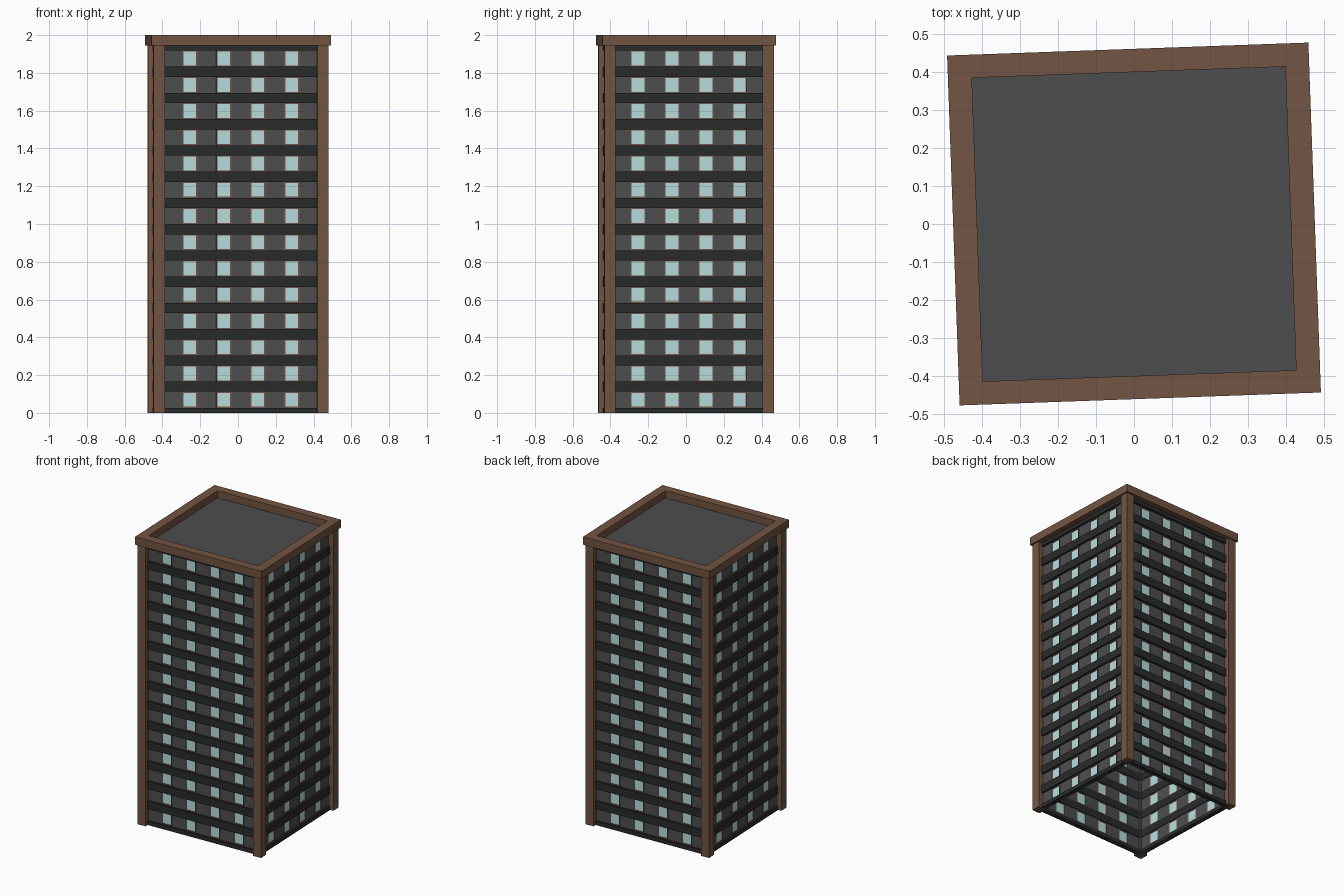
import bpy, bmesh, math
from mathutils import Matrix

if "Cube" in bpy.data.objects:
    bpy.data.objects.remove(bpy.data.objects["Cube"])

A, B = 0.464, 0.449            # half extents over the corner posts
FLOORS, TOP = 14, 1.945
PITCH = TOP / FLOORS
BAND = 0.027                   # half height of a floor band
POST, WIN, STEP, FRAME = 0.06, 0.08, 0.18, 0.006
TURN = Matrix.Rotation(math.radians(2.05), 4, 'Z')


def material(name, rgb):
    m = bpy.data.materials.new(name)
    m.diffuse_color = (*rgb, 1)
    m.use_nodes = True
    m.node_tree.nodes["Principled BSDF"].inputs["Base Color"].default_value = m.diffuse_color
    return m


def box(bm, x0, x1, y0, y1, z0, z1, mat=Matrix()):
    m = mat @ Matrix.Translation(((x0 + x1) / 2, (y0 + y1) / 2, (z0 + z1) / 2))
    m = m @ Matrix.Diagonal((x1 - x0, y1 - y0, z1 - z0, 1))
    bmesh.ops.create_cube(bm, size=1, matrix=m)


def finish(bm, name, mat):
    bm.transform(TURN)
    me = bpy.data.meshes.new(name)
    bm.to_mesh(me)
    bm.free()
    me.materials.append(mat)
    ob = bpy.data.objects.new(name, me)
    bpy.context.collection.objects.link(ob)


brown = material("brown", (0.17, 0.09, 0.056))
grey = material("wall_grey", (0.075, 0.075, 0.075))
dark = material("band_dark", (0.022, 0.023, 0.023))
glass = material("glass", (0.47, 0.72, 0.71))
trim = material("window_trim", (0.17, 0.09, 0.07))

# Corner posts
bm = bmesh.new()
for sx in (-1, 1):
    for sy in (-1, 1):
        cx, cy = sx * (A - POST / 2), sy * (B - POST / 2)
        box(bm, cx - POST / 2, cx + POST / 2, cy - POST / 2, cy + POST / 2, 0, TOP)
finish(bm, "corner_posts", brown)

# Parapet: mitred square ring
bm = bmesh.new()
loops = []
for hx, hy, z in ((0.475, 0.46, TOP), (0.475, 0.46, 2), (0.412, 0.399, 2), (0.412, 0.399, TOP)):
    loops.append([bm.verts.new((sx * hx, sy * hy, z))
                  for sx, sy in ((-1, -1), (1, -1), (1, 1), (-1, 1))])
for i in range(4):
    p, q = loops[i], loops[(i + 1) % 4]
    for j in range(4):
        k = (j + 1) % 4
        bm.faces.new((p[j], p[k], q[k], q[j]))
bmesh.ops.recalc_face_normals(bm, faces=bm.faces)
finish(bm, "parapet", brown)

# Roof slab
bm = bmesh.new()
box(bm, -0.43, 0.43, -0.415, 0.415, TOP - 0.01, TOP + 0.006)
finish(bm, "roof", grey)

# Four facades: piers, floor bands, window frames and panes
piers, bands, frames, panes = (bmesh.new() for _ in range(4))
for side in range(4):
    rot = Matrix.Rotation(side * math.pi / 2, 4, 'Z')
    half, depth = (A, B) if side % 2 == 0 else (B, A)
    end = half - POST / 2
    centres = [(i - 1.5) * STEP for i in range(4)]

    # wall piers between window columns
    edges = [-end] + [c + s * WIN / 2 for c in centres for s in (-1, 1)] + [end]
    for x0, x1 in zip(edges[::2], edges[1::2]):
        box(piers, x0, x1, -depth + 0.038, -depth + 0.05, 0, TOP, rot)

    # projecting floor bands
    for f in range(FLOORS + 1):
        z0, z1 = max(0, f * PITCH - BAND), min(TOP, f * PITCH + BAND)
        box(bands, -end, end, -depth + 0.024, -depth + 0.054, z0, z1, rot)

    # windows
    for f in range(FLOORS):
        z0, z1 = f * PITCH + BAND, (f + 1) * PITCH - BAND
        for c in centres:
            l, r = c - WIN / 2, c + WIN / 2
            y0, y1 = -depth + 0.036, -depth + 0.05
            box(frames, l, l + FRAME, y0, y1, z0, z1, rot)
            box(frames, r - FRAME, r, y0, y1, z0, z1, rot)
            box(frames, l + FRAME, r - FRAME, y0, y1, z0, z0 + FRAME, rot)
            box(frames, l + FRAME, r - FRAME, y0, y1, z1 - FRAME, z1, rot)
            box(panes, l + FRAME, r - FRAME, -depth + 0.042, -depth + 0.047,
                z0 + FRAME, z1 - FRAME, rot)
finish(piers, "wall_piers", grey)
finish(bands, "floor_bands", dark)
finish(frames, "window_frames", trim)
finish(panes, "window_panes", glass)
